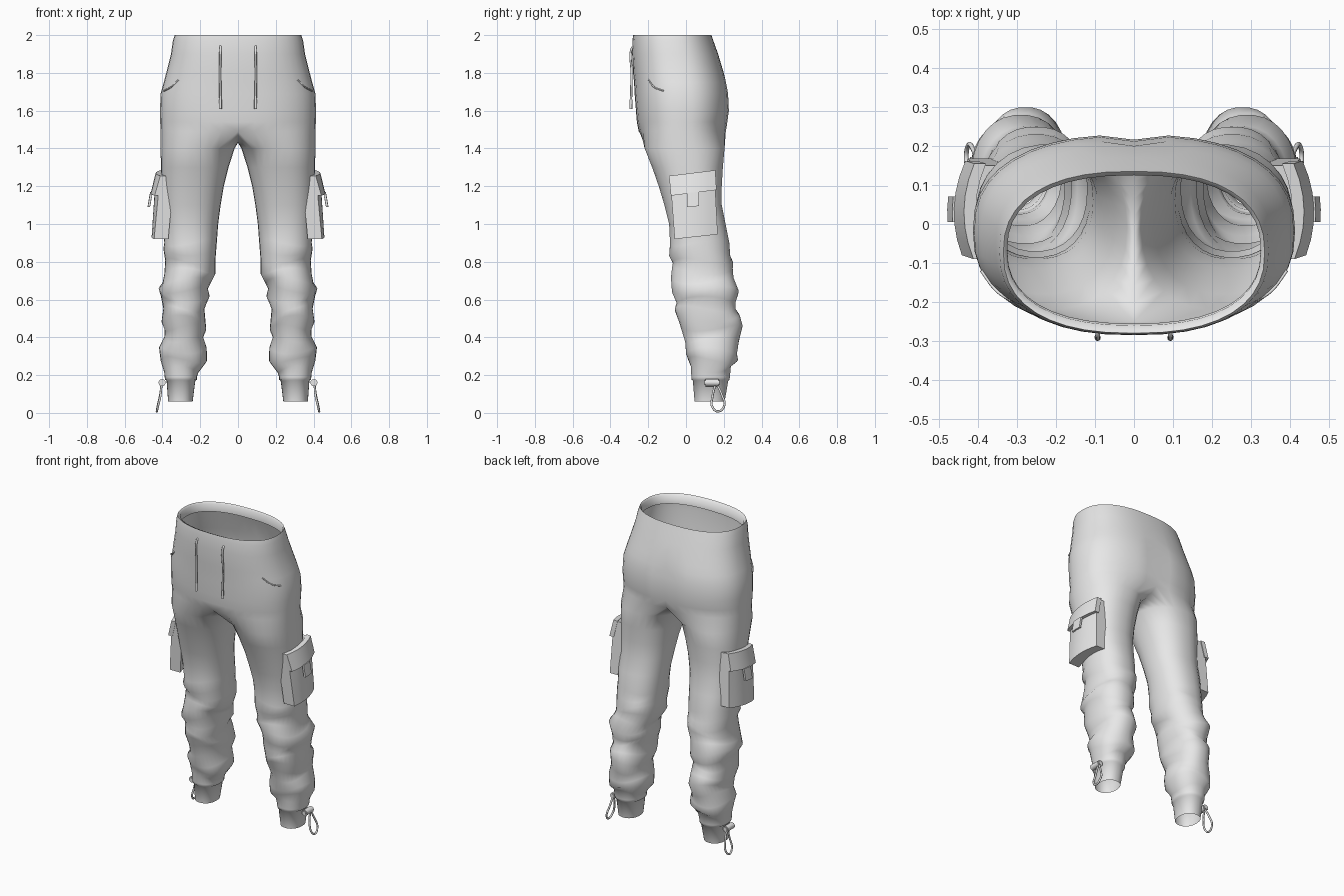
import bpy
import bmesh
from math import sin, cos, pi, radians, exp

cube = bpy.data.objects.get("Cube")
if cube:
    bpy.data.objects.remove(cube)

cloth = bpy.data.materials.new("grey_cloth")
cloth.use_nodes = True
cloth.diffuse_color = (0.8, 0.8, 0.8, 1)
for node in cloth.node_tree.nodes:
    if node.type == 'BSDF_PRINCIPLED':
        node.inputs["Base Color"].default_value = cloth.diffuse_color

OUTER, INNER = 20, 10      # ring segments on the outer and inner side of a leg


def finish(bm, name, angle=60):
    mesh = bpy.data.meshes.new(name)
    bm.to_mesh(mesh)
    bm.free()
    obj = bpy.data.objects.new(name, mesh)
    bpy.context.collection.objects.link(obj)
    mesh.materials.append(cloth)
    bpy.ops.object.select_all(action='DESELECT')
    obj.select_set(True)
    bpy.context.view_layer.objects.active = obj
    bpy.ops.object.shade_smooth_by_angle(angle=radians(angle))
    return obj


def tube(name, points, radius, cyclic=False):
    curve = bpy.data.curves.new(name, 'CURVE')
    curve.dimensions = '3D'
    curve.bevel_depth = radius
    curve.bevel_resolution = 2
    curve.resolution_u = 6
    curve.use_fill_caps = True
    spline = curve.splines.new('BEZIER')
    spline.bezier_points.add(len(points) - 1)
    spline.use_cyclic_u = cyclic
    for bp, co in zip(spline.bezier_points, points):
        bp.co = co
        bp.handle_left_type = bp.handle_right_type = 'AUTO'
    curve.materials.append(cloth)
    obj = bpy.data.objects.new(name, curve)
    bpy.context.collection.objects.link(obj)
    return obj


def spow(v, e):
    return abs(v) ** e * (1 if v >= 0 else -1)


def oval(cx, cy, rx, ry, angle, power):
    e = 2 / power
    return cx + rx * spow(cos(angle), e), cy + ry * spow(sin(angle), e)


# Hip rows: height, half width, front y, back y (last ones are the inner lip first)
HIPS = [
    (1.94, .325, -.255, .125), (1.99, .325, -.26, .125), (2, .335, -.28, .135),
    (1.97, .345, -.284, .145), (1.9, .355, -.285, .17), (1.8, .38, -.28, .2),
    (1.75, .393, -.275, .215), (1.69, .41, -.272, .226), (1.6, .413, -.265, .23),
    (1.54, .412, -.26, .222), (1.49, .41, -.25, .214)]

# Leg rows: height, inner x, outer x, front y, back y
LEGS = [
    (1.4, .018, .41, -.22, .205), (1.3, .05, .408, -.18, .196),
    (1.2, .075, .405, -.145, .19), (1.1, .092, .403, -.115, .19),
    (1, .105, .4, -.09, .21), (.9, .112, .39, -.085, .23),
    (.85, .115, .395, -.09, .235), (.8, .12, .385, -.07, .25),
    (.75, .12, .39, -.075, .248), (.7, .145, .4, -.08, .252),
    (.65, .16, .42, -.075, .28), (.6, .15, .408, -.05, .262),
    (.55, .178, .395, -.06, .262), (.5, .172, .405, -.05, .285),
    (.45, .168, .388, -.03, .3), (.39, .185, .39, -.005, .28),
    (.33, .166, .418, 0, .27), (.28, .164, .41, .012, .275),
    (.23, .21, .39, .025, .238), (.19, .218, .388, .028, .233),
    (.175, .218, .386, .03, .23), (.17, .226, .378, .036, .224),
    (.06, .24, .37, .045, .205)]


def hip_point(row, angle):
    z, half, front, back = row
    x, y = oval(0, (front + back) / 2, half, (back - front) / 2, angle, 2.4)
    if y > 0 and z < 1.8:                      # seat crease
        y -= .014 * exp(-(x / .05) ** 2)
    return max(x, 0), y, z


def leg_ring(row, index):
    z, x0, x1, front, back = row
    folds = .2 < z < .92
    ring = []
    for k in range(OUTER + INNER):
        if k <= OUTER:
            angle = radians(-120 + 240 * k / OUTER)
        else:
            angle = radians(120 + 120 * (k - OUTER) / INNER)
        x, y = oval((x0 + x1) / 2, (front + back) / 2,
                    (x1 - x0) / 2, (back - front) / 2, angle, 2.25)
        dz = .018 * sin(2 * angle + index * 1.3) if folds else 0
        ring.append((x, y, z + dz))
    return ring


# Trousers: one open shell, half modelled and mirrored
bm = bmesh.new()
rings = []
for row in HIPS:
    rings.append([bm.verts.new(hip_point(row, pi * (k / OUTER - .5)))
                  for k in range(OUTER + 1)])
front, back = rings[-1][0].co.copy(), rings[-1][-1].co.copy()
seam = []
for k in range(1, INNER):
    t = k / INNER
    co = back.lerp(front, t)
    co.x, co.z = 0, co.z - .06 * sin(pi * t) ** .7
    seam.append(bm.verts.new(co))
legs = [rings[-1] + seam]
for i, row in enumerate(LEGS):
    legs.append([bm.verts.new(co) for co in leg_ring(row, i)])
for stack, closed in ((rings, False), (legs, True)):
    for a, b in zip(stack, stack[1:]):
        n = len(a)
        for k in range(n if closed else n - 1):
            j = (k + 1) % n
            bm.faces.new((b[k], b[j], a[j], a[k]))
trousers = finish(bm, "trousers", 75)
mirror = trousers.modifiers.new("Mirror", 'MIRROR')
mirror.use_clip = True
mirror.merge_threshold = .002


# Curved slab on the outside of a leg; corners are (y, z) and outer x
def slab(name, side, corners, inner_x, steps=6):
    (p, q, r, s) = corners                     # top front, top back, low back, low front
    bm = bmesh.new()
    grid = []
    for i in range(steps + 1):
        v = i / steps
        line = []
        for j in range(steps + 1):
            u = j / steps
            y, z, x = [(p[c] * (1 - u) + q[c] * u) * (1 - v)
                       + (s[c] * (1 - u) + r[c] * u) * v for c in range(3)]
            line.append(bm.verts.new((side * (x - 1.7 * (y - .03) ** 2), y, z)))
        grid.append(line)
    faces = [bm.faces.new((grid[i][j], grid[i][j + 1], grid[i + 1][j + 1], grid[i + 1][j]))
             for i in range(steps) for j in range(steps)]
    out = bmesh.ops.extrude_face_region(bm, geom=faces, use_keep_orig=True)
    for g in out["geom"]:
        if isinstance(g, bmesh.types.BMVert):
            g.co.x -= side * inner_x
    bmesh.ops.recalc_face_normals(bm, faces=bm.faces)
    return finish(bm, name, 40)


def barrel(name, centre, radius, length):
    bm = bmesh.new()
    bmesh.ops.create_cone(bm, cap_ends=True, segments=12, radius1=radius,
                          radius2=radius, depth=length)
    bmesh.ops.bevel(bm, geom=[e for e in bm.edges if len(e.link_faces) == 2
                              and abs(e.verts[0].co.z - e.verts[1].co.z) < .001],
                    offset=radius * .3, segments=2, affect='EDGES')
    for v in bm.verts:                         # lay it along y
        x, y, z = v.co
        v.co = (centre[0] + x, centre[1] + z, centre[2] - y)
    return finish(bm, name, 40)


for side, label in ((1, "left"), (-1, "right")):
    # Cargo pocket with flap and tab
    slab(label + "_cargo_pocket", side,
         [(-.085, 1.25, .435), (.15, 1.28, .435), (.168, .945, .458), (-.06, .92, .458)], .075)
    slab(label + "_pocket_flap", side,
         [(-.09, 1.255, .436), (.155, 1.285, .436), (.162, 1.18, .462), (-.08, 1.15, .462)], .03)
    slab(label + "_flap_tab", side,
         [(.005, 1.165, .466), (.07, 1.17, .466), (.07, 1.095, .479), (.005, 1.09, .479)], .012, 2)

    # Slanted hand pocket edge
    edge = []
    for z, half, turn in ((1.765, .39, -40), (1.725, .403, -31), (1.705, .408, -18)):
        x, y, z = hip_point((z, half, -.274, .22), radians(turn))
        edge.append((side * x, y, z))
    tube(label + "_hand_pocket_edge", edge, .004)

    # Waist drawstring and its tip
    x = side * .093
    tube(label + "_drawstring",
         [(x, -.272, 1.945), (x, -.287, 1.93), (x * 1.02, -.288, 1.8), (x, -.291, 1.65)], .006)
    tube(label + "_drawstring_tip", [(x, -.291, 1.66), (x, -.292, 1.61)], .008)

    # Ankle cord: toggle and hanging loop
    barrel(label + "_ankle_toggle", (side * .402, .137, .16), .019, .08)
    tube(label + "_ankle_loop",
         [(side * cx, cy, cz) for cx, cy, cz in
          ((.405, .155, .15), (.412, .14, .085), (.424, .138, .035), (.43, .17, .008),
           (.424, .203, .04), (.412, .19, .095), (.405, .165, .15))], .006)
